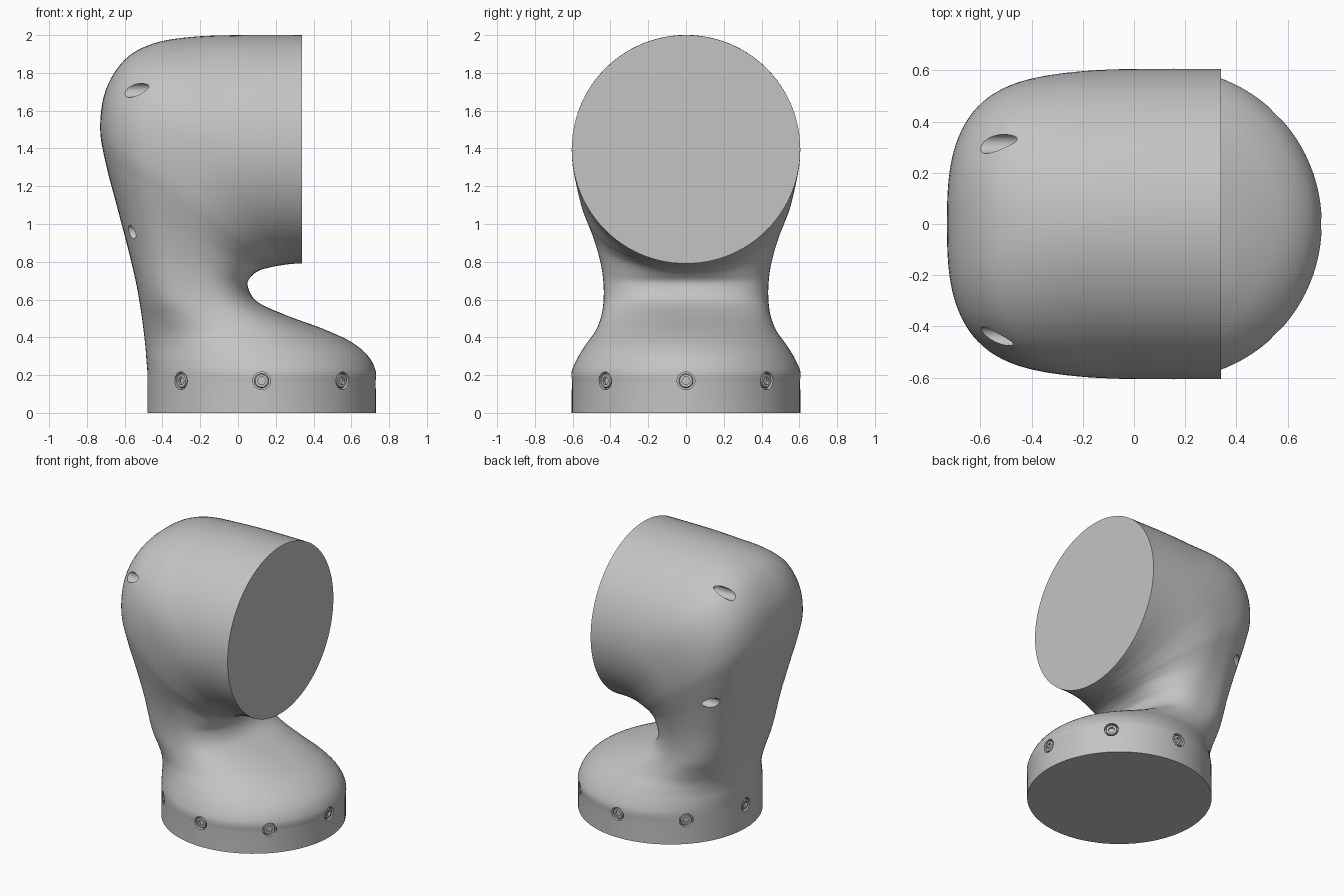
import bpy, bmesh
from math import cos, sin, pi, radians, copysign
from mathutils import Matrix, Vector

old = bpy.data.objects.get("Cube")
if old:
    bpy.data.objects.remove(old, do_unlink=True)

grey = bpy.data.materials.new("light_grey")
grey.use_nodes = True
colour = (0.55, 0.55, 0.55, 1)
grey.diffuse_color = colour
grey.node_tree.nodes["Principled BSDF"].inputs["Base Color"].default_value = colour

BASE_X, RADIUS, AXIS_Z = 0.125, 0.605, 1.395


def make_object(name, bm):
    bmesh.ops.recalc_face_normals(bm, faces=bm.faces)
    mesh = bpy.data.meshes.new(name)
    bm.to_mesh(mesh)
    bm.free()
    mesh.materials.append(grey)
    obj = bpy.data.objects.new(name, mesh)
    bpy.context.collection.objects.link(obj)
    return obj


def loft(bm, rings):
    """Skin a list of equal point rings and close both ends."""
    loops = [[bm.verts.new(p) for p in ring] for ring in rings]
    n = len(loops[0])
    for a, b in zip(loops, loops[1:]):
        for i in range(n):
            j = (i + 1) % n
            bm.faces.new((a[i], a[j], b[j], b[i]))
    bm.faces.new(loops[0][::-1])
    bm.faces.new(loops[-1])


def smooth(obj, angle=32):
    bpy.ops.object.select_all(action="DESELECT")
    obj.select_set(True)
    bpy.context.view_layer.objects.active = obj
    bpy.ops.object.shade_smooth_by_angle(angle=radians(angle))


def power(v, n):
    return copysign(abs(v) ** (2 / n), v)


def section(row, segments=96):
    """Rounded section spanning an outer and an inner profile point."""
    ox, oz, ix, iz, width, n_out, n_in = row
    points = []
    for k in range(segments):
        a = 2 * pi * k / segments
        n = n_out if cos(a) > 0 else n_in
        c, s = power(cos(a), n), power(sin(a), n)
        points.append(((ox + ix) / 2 + (ox - ix) / 2 * c, width * s,
                       (oz + iz) / 2 + (oz - iz) / 2 * c))
    return points


def spline(rows, steps=5):
    """Smooth interpolation through the control rows."""
    rows = [rows[0]] + rows + [rows[-1]]
    out = []
    for p, q, r, s in zip(rows, rows[1:], rows[2:], rows[3:]):
        for k in range(steps):
            t = k / steps
            out.append([b + t / 2 * (c - a + t * (2 * a - 5 * b + 4 * c - d
                        + t * (3 * (b - c) + d - a)))
                        for a, b, c, d in zip(p, q, r, s)])
    return out + [list(rows[-1])]


# Elbow housing: outer x, z, inner x, z, half width, outer and inner squareness
controls = [
    (-.48, .16, .73, .16, .605, 2, 2),
    (-.48, .22, .73, .22, .605, 2, 2),
    (-.485, .28, .69, .3, .575, 2, 2),
    (-.49, .35, .6, .375, .53, 2, 2),
    (-.498, .42, .45, .445, .48, 2.1, 2.1),
    (-.508, .5, .26, .515, .45, 2.3, 2.3),
    (-.522, .59, .1, .59, .437, 2.6, 2.6),
    (-.54, .69, .05, .68, .437, 2.8, 2.7),
    (-.58, .86, .08, .732, .452, 2.8, 2.4),
    (-.64, 1.09, .12, .757, .485, 2.8, 2.1),
    (-.7, 1.32, .16, .768, .525, 2.8, 2),
    (-.73, 1.51, .19, .775, .557, 2.8, 2),
    (-.7, 1.71, .22, .78, .58, 2.7, 2),
    (-.6, 1.87, .25, .785, .595, 2.5, 2),
    (-.45, 1.955, .28, .788, .603, 2.2, 2),
    (-.25, 1.99, .3, .79, .605, 2, 2),
    (0, 2, .32, .79, .605, 2, 2),
    (.34, 2, .34, .79, .605, 2, 2),
]
foot = (-.48, 0, .73, 0, RADIUS, 2, 2)
bm = bmesh.new()
loft(bm, [section(r) for r in [foot] + spline(controls)])
housing = make_object("elbow_housing", bm)

# Cutters: screw seats around the base, bolt holes through the domed back
bm = bmesh.new()


def add_drill(start, direction, radius, length):
    turn = direction.to_track_quat("Z", "Y").to_matrix().to_4x4()
    place = Matrix.Translation(start + direction * length / 2) @ turn
    bmesh.ops.create_cone(bm, cap_ends=True, segments=32, radius1=radius,
                          radius2=radius, depth=length, matrix=place)


screw_dirs = [Vector((cos(k * pi / 4), sin(k * pi / 4), 0)) for k in range(8)]
screw_centre = Vector((BASE_X, 0, 0.17))
for d in screw_dirs:
    add_drill(screw_centre + d * 0.58, d, 0.047, 0.1)
for k in range(4):
    a = radians(54.5 + 90 * k)
    start = Vector((-0.42, 0.538 * cos(a), AXIS_Z + 0.538 * sin(a)))
    add_drill(start, Vector((-1, 0, 0)), 0.037, 0.5)
cutter = make_object("hole_cutter", bm)
cutter.hide_render = True

cut = housing.modifiers.new("holes", "BOOLEAN")
cut.operation = "DIFFERENCE"
cut.solver = "EXACT"
cut.object = cutter
bpy.context.view_layer.objects.active = housing
bpy.ops.object.modifier_apply(modifier=cut.name)
bpy.data.objects.remove(cutter, do_unlink=True)
smooth(housing)


# Socket screws sitting in their seats
def round_ring(radius, height, sides=24):
    return [(radius * cos(2 * pi * k / sides), radius * sin(2 * pi * k / sides), height)
            for k in range(sides)]


def hex_ring(radius, height):
    ring = []
    for x, y, z in round_ring(1, height):
        a = len(ring) * 15 % 60 - 30
        r = radius * cos(pi / 6) / cos(radians(a))
        ring.append((x * r, y * r, z))
    return ring


for i, d in enumerate(screw_dirs):
    bm = bmesh.new()
    loft(bm, [round_ring(.038, -.03), round_ring(.038, -.005), round_ring(.034, 0),
              hex_ring(.022, 0), hex_ring(.022, -.015)])
    screw = make_object(f"base_screw_{i + 1}", bm)
    screw.matrix_world = (Matrix.Translation(screw_centre + d * 0.602)
                          @ d.to_track_quat("Z", "Y").to_matrix().to_4x4())
    smooth(screw)
